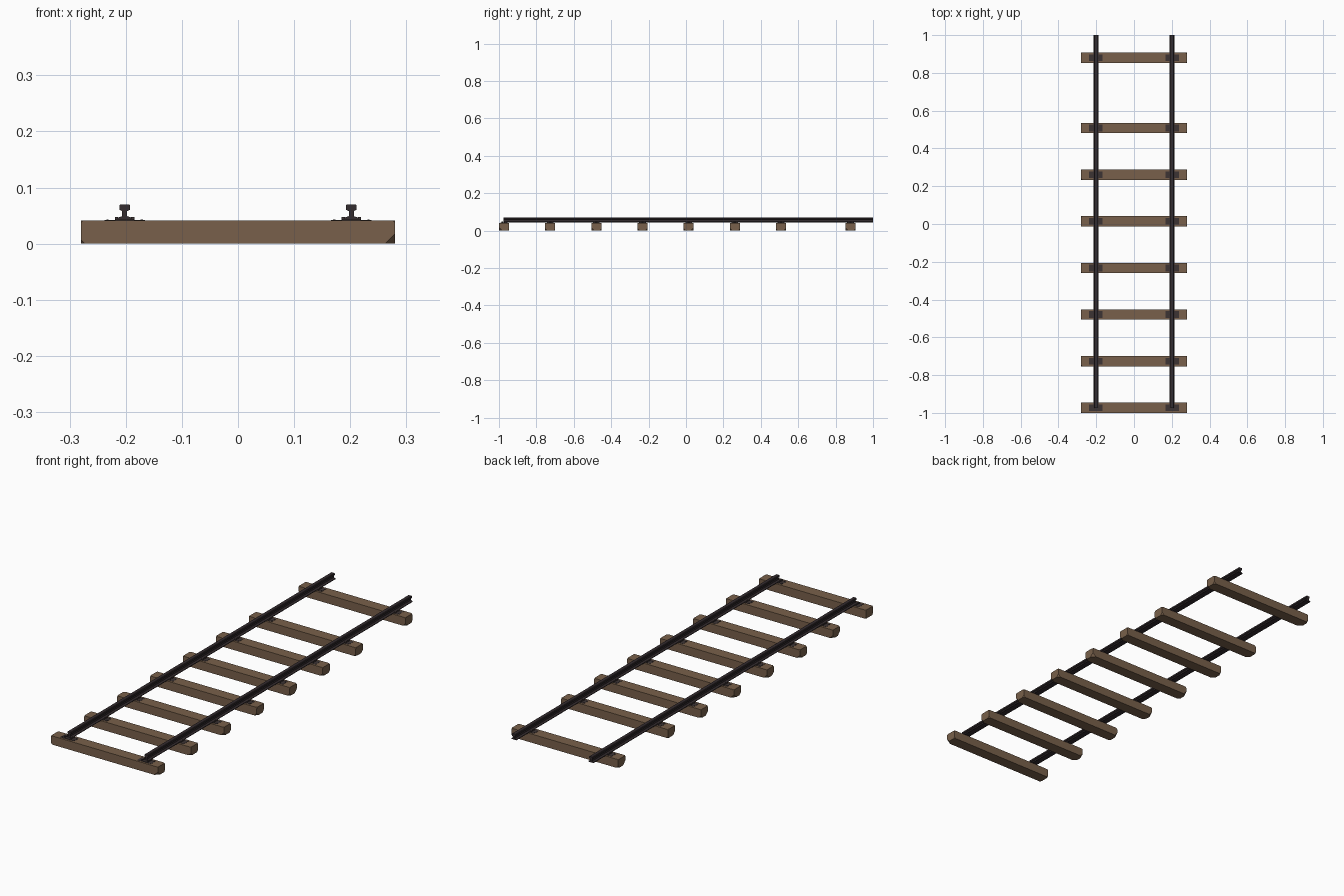
import bpy, bmesh, random
from mathutils import Vector

if "Cube" in bpy.data.objects:
    bpy.data.objects.remove(bpy.data.objects["Cube"])

random.seed(4)


def material(name, rgb):
    m = bpy.data.materials.new(name)
    m.diffuse_color = (*rgb, 1)
    m.use_nodes = True
    m.node_tree.nodes["Principled BSDF"].inputs["Base Color"].default_value = m.diffuse_color
    return m


WOOD = material("weathered_wood", (0.19, 0.118, 0.07))
STEEL = material("dark_steel", (0.034, 0.025, 0.028))
PLATE = material("rusty_iron", (0.046, 0.034, 0.034))


def finish(bm, name, mat):
    bmesh.ops.recalc_face_normals(bm, faces=bm.faces)
    me = bpy.data.meshes.new(name)
    bm.to_mesh(me)
    bm.free()
    me.materials.append(mat)
    ob = bpy.data.objects.new(name, me)
    bpy.context.collection.objects.link(ob)
    return ob


def add_box(bm, lo, hi):
    vs = bmesh.ops.create_cube(bm, size=1)["verts"]
    for v in vs:
        v.co = Vector([lo[i] + (v.co[i] + 0.5) * (hi[i] - lo[i]) for i in range(3)])


def extrude_y(bm, profile, y0, y1):
    a = [bm.verts.new((x, y0, z)) for x, z in profile]
    b = [bm.verts.new((x, y1, z)) for x, z in profile]
    n = len(profile)
    bm.faces.new(a)
    bm.faces.new(b[::-1])
    for i in range(n):
        j = (i + 1) % n
        bm.faces.new((a[i], b[i], b[j], a[j]))


def chip(bm, corner, size):
    """Slice one corner off a block with a slanted plane."""
    sign = [1 if corner[0] > 0 else -1, corner[3], corner[4]]
    c = Vector(corner[:3])
    no = Vector([sign[i] / size[i] for i in range(3)])
    p = c - Vector((sign[0] * size[0], 0, 0))
    geom = bm.verts[:] + bm.edges[:] + bm.faces[:]
    cut = bmesh.ops.bisect_plane(bm, geom=geom, plane_co=p, plane_no=no, clear_outer=True)
    edges = [e for e in cut["geom_cut"] if isinstance(e, bmesh.types.BMEdge)]
    bmesh.ops.holes_fill(bm, edges=edges, sides=0)


RAIL_X, HALF, TOP, HALF_W = 0.202, 0.28, 0.041, 0.027
sleeper_ys = [-0.973 + 0.2468 * i for i in range(7)] + [0.88]

# wooden sleepers with chipped corners
for k, y in enumerate(sleeper_ys):
    bm = bmesh.new()
    add_box(bm, (-HALF, y - HALF_W, 0), (HALF, y + HALF_W, TOP))
    for sx in (-1, 1):
        for sy in (-1, 1):
            if k == 0 and sy < 0:
                s = 0.018 if sx > 0 else 0.007
            else:
                s = random.uniform(0.006, 0.018)
            chip(bm, (sx * HALF, y + sy * HALF_W, 0, sy, -1), (s, s, s))
            s = random.uniform(0.003, 0.008)
            chip(bm, (sx * HALF, y + sy * HALF_W, TOP, sy, 1), (s, s, s))
    finish(bm, f"sleeper_{k + 1}", WOOD)

# rail cross-section: foot, web and head
half_profile = [(0.0135, 0.043), (0.0135, 0.046), (0.0045, 0.049), (0.0045, 0.058),
                (0.0095, 0.0605), (0.0095, 0.068), (0.0075, 0.070)]
for side, name in ((-1, "left"), (1, "right")):
    bm = bmesh.new()
    prof = half_profile + [(-x, z) for x, z in reversed(half_profile)]
    extrude_y(bm, [(x + side * RAIL_X, z) for x, z in prof], -0.975, 1.0)
    finish(bm, f"{name}_rail", STEEL)

    # base plates with clips and spikes on every sleeper
    bm = bmesh.new()
    cx = side * RAIL_X
    for y in sleeper_ys:
        add_box(bm, (cx - 0.036, y - 0.018, 0.036), (cx + 0.036, y + 0.018, 0.0417))
        add_box(bm, (cx - 0.0165, y - 0.017, 0.040), (cx + 0.0165, y + 0.017, 0.0435))
        for d in (-1, 1):
            for e in (-1, 1):
                x, w = cx + d * 0.0145, y + e * 0.010
                add_box(bm, (x - 0.003, w - 0.004, 0.041), (x + 0.003, w + 0.004, 0.0475))
                x = cx + d * 0.0305
                add_box(bm, (x - 0.002, w - 0.002, 0.041), (x + 0.002, w + 0.002, 0.0428))
    finish(bm, f"{name}_base_plates", PLATE)
